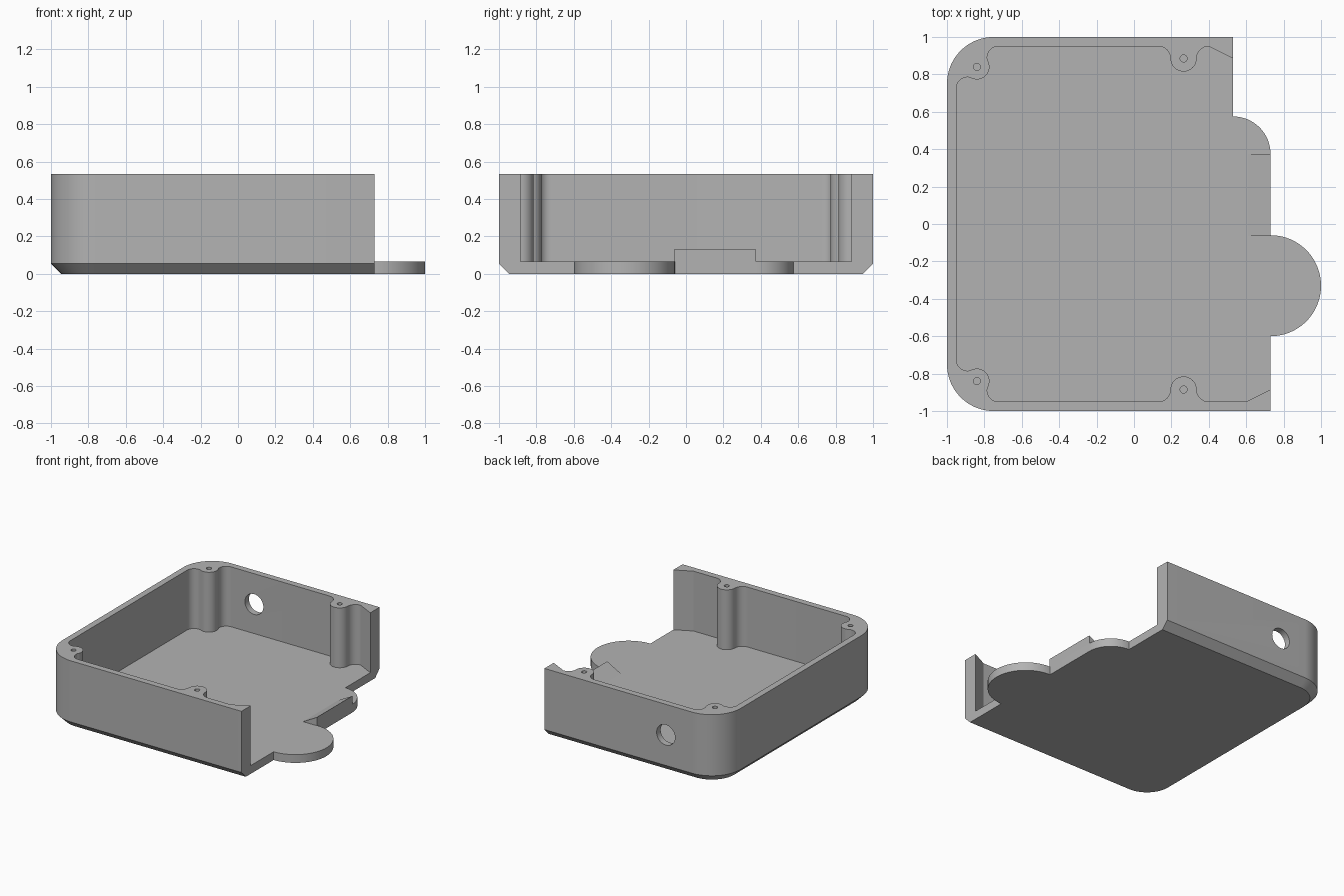
import bpy
import bmesh
from math import radians, sin, cos

cube = bpy.data.objects.get("Cube")
if cube:
    bpy.data.objects.remove(cube, do_unlink=True)

HEIGHT, FLOOR, CHAMFER = 0.535, 0.065, 0.055
CORNER = 0.25

grey = bpy.data.materials.new("plain grey")
grey.use_nodes = True
colour = (0.45, 0.45, 0.45, 1)
grey.diffuse_color = colour
grey.node_tree.nodes["Principled BSDF"].inputs["Base Color"].default_value = colour


def arc(cx, cy, r, start, end, n=10):
    """Points along an arc, angles in degrees."""
    steps = [radians(start + (end - start) * i / n) for i in range(n + 1)]
    return [(cx + r * cos(a), cy + r * sin(a)) for a in steps]


def loft(name, rings):
    """Closed solid through stacked rings of 3D points."""
    bm = bmesh.new()
    loops = [[bm.verts.new(p) for p in ring] for ring in rings]
    bm.faces.new(loops[0])
    bm.faces.new(loops[-1])
    n = len(loops[0])
    for low, high in zip(loops, loops[1:]):
        for i in range(n):
            j = (i + 1) % n
            bm.faces.new((low[i], low[j], high[j], high[i]))
    bmesh.ops.recalc_face_normals(bm, faces=bm.faces)
    mesh = bpy.data.meshes.new(name)
    bm.to_mesh(mesh)
    bm.free()
    mesh.materials.append(grey)
    obj = bpy.data.objects.new(name, mesh)
    bpy.context.collection.objects.link(obj)
    return obj


def at_height(points, z):
    return [(x, y, z) for x, y in points]


def select(obj):
    bpy.ops.object.select_all(action='DESELECT')
    obj.select_set(True)
    bpy.context.view_layer.objects.active = obj


def cut(target, cutter):
    """Subtract the cutter, then discard it."""
    cutter.hide_render = True
    mod = target.modifiers.new("cut", 'BOOLEAN')
    mod.operation = 'DIFFERENCE'
    mod.solver = 'EXACT'
    mod.object = cutter
    select(target)
    bpy.ops.object.modifier_apply(modifier=mod.name)
    bpy.data.objects.remove(cutter, do_unlink=True)


def outline(inset):
    """Outer edge: rounded closed end, stepped open end with a round tongue."""
    r, c = CORNER - inset, 1 - CORNER
    edge = 1 - inset
    return ([(0.73, -edge)]
            + arc(0.73, -0.33, 0.27, -90, 90, 40)
            + arc(0.53, 0.375, 0.2, 0, 90, 16)
            + [(0.53, edge)]
            + arc(-c, c, r, 90, 180, 20)
            + arc(-c, -c, r, 180, 270, 20))


def inner_half():
    """Inner wall line of one side, flowing round its two screw posts."""
    return (arc(-0.89, 0.725, 0.06, 180, 85)
            + arc(-0.84, 0.84, 0.067, 238, 392, 18)
            + arc(-0.725, 0.89, 0.06, 185, 90)
            + arc(0.13, 0.885, 0.065, 90, 0)
            + arc(0.265, 0.885, 0.07, 180, 360, 20)[1:-1]
            + arc(0.4, 0.885, 0.065, 180, 90))


# Case body, chamfered along the bottom
case = loft("case", [at_height(outline(CHAMFER), 0),
                     at_height(outline(0), CHAMFER),
                     at_height(outline(0), HEIGHT)])

# Cavity, open at the +x end with flared wall ends
back = inner_half() + [(0.57, 0.865), (1.2, 0.865)]
front = [(x, -y) for x, y in inner_half()] + [(0.6, -0.95), (0.77, -0.865), (1.2, -0.865)]
cavity = back + front[::-1]
cut(case, loft("cavity_cutter", [at_height(cavity, FLOOR), at_height(cavity, 0.8)]))

# Screw holes in the posts
for x, y in ((-0.84, 0.84), (0.265, 0.885)):
    for side in (1, -1):
        ring = arc(x, side * y, 0.019, 0, 345, 23)
        cut(case, loft("screw_cutter", [at_height(ring, 0.3), at_height(ring, 0.6)]))

# Round cable hole through the back wall
ring = arc(-0.525, 0.295, 0.08, 0, 352.5, 47)
cut(case, loft("cable_cutter", [[(x, y, z) for x, z in ring] for y in (0.9, 1.1)]))

# Small ramp on the floor at the open end
profile = [(0.61, FLOOR), (0.73, FLOOR), (0.73, 0.13)]
loft("ramp", [[(x, y, z) for x, z in profile] for y in (-0.065, 0.375)])

# Smooth curved walls, crisp edges
select(case)
bpy.ops.object.shade_smooth_by_angle(angle=radians(25))
